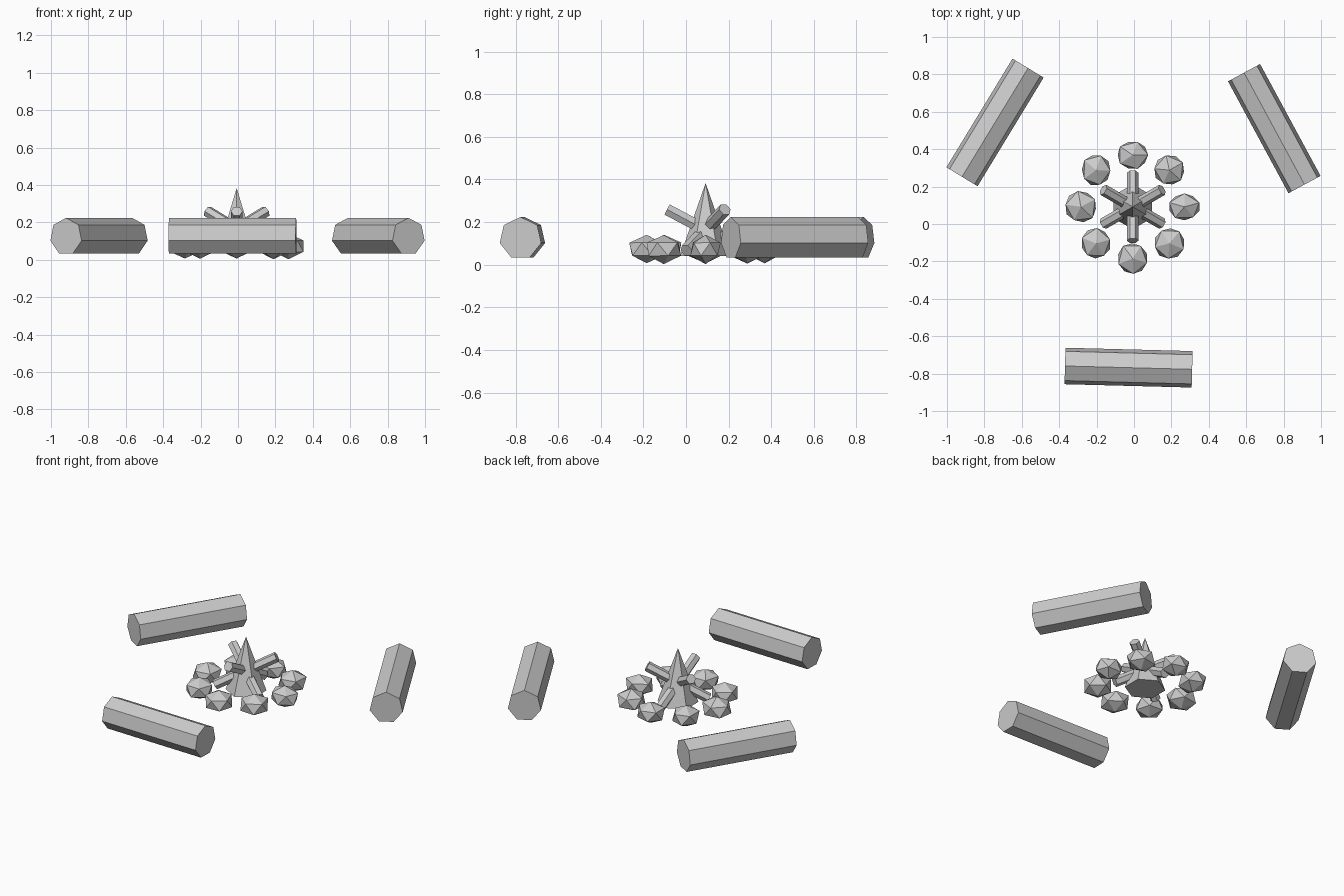
import bpy, bmesh, math, random
from mathutils import Vector, Matrix

if "Cube" in bpy.data.objects:
    bpy.data.objects.remove(bpy.data.objects["Cube"])

random.seed(4)
grey = bpy.data.materials.new("light_grey")
grey.diffuse_color = (0.6, 0.6, 0.6, 1)
grey.use_nodes = True
grey.node_tree.nodes["Principled BSDF"].inputs["Base Color"].default_value = grey.diffuse_color

FIRE = Vector((-0.007, 0.092, 0))   # centre of the fire pit


def finish(name, bm):
    bmesh.ops.recalc_face_normals(bm, faces=bm.faces)
    me = bpy.data.meshes.new(name)
    bm.to_mesh(me)
    bm.free()
    me.materials.append(grey)
    ob = bpy.data.objects.new(name, me)
    bpy.context.collection.objects.link(ob)


def prism(name, centre, heading, tilt, length, radius, sides, phase=0):
    """Flat-ended bar; the first corner of its section points up (plus phase)."""
    h, t = math.radians(heading), math.radians(tilt)
    axis = Vector((math.cos(h) * math.cos(t), math.sin(h) * math.cos(t), math.sin(t)))
    side = Vector((-math.sin(h), math.cos(h), 0))
    up = axis.cross(side)
    bm = bmesh.new()
    rings = []
    for s in (-0.5, 0.5):
        ring = []
        for i in range(sides):
            a = phase + i * math.tau / sides
            p = centre + axis * (s * length) + (up * math.cos(a) + side * math.sin(a)) * radius
            ring.append(bm.verts.new(p))
        rings.append(ring)
        bm.faces.new(ring)
    for i in range(sides):
        j = (i + 1) % sides
        bm.faces.new((rings[0][i], rings[0][j], rings[1][j], rings[1][i]))
    finish(name, bm)


# Three seating logs around the fire
for name, x, y, heading in (("log_left", -0.743, 0.543, 58.7),
                            ("log_right", 0.75, 0.51, -61.6),
                            ("log_front", -0.029, -0.768, -1.5)):
    prism(name, Vector((x, y, 0.124)), heading, 0, 0.68, 0.1, 7)

# Three crossed sticks, each rising outwards at one end
for i, heading in enumerate((-90, 30, 150)):
    prism(f"stick_{i + 1}", FIRE + Vector((0, 0, 0.163)), heading, 28, 0.41, 0.031, 6, math.pi / 6)

# Six-sided flame with corners towards front and back
bm = bmesh.new()
base = [bm.verts.new(FIRE + Vector((0.12 * math.sin(i * math.pi / 3),
                                    0.12 * math.cos(i * math.pi / 3), 0.04))) for i in range(6)]
tip = bm.verts.new(FIRE + Vector((0, 0, 0.383)))
bm.faces.new(base)
for i in range(6):
    bm.faces.new((base[i], base[(i + 1) % 6], tip))
finish("flame", bm)

# Ring of eight rough stones: half widths in x and y, turn in degrees
stones = [(0.093, 0.085, 0), (0.092, 0.090, 30), (0.094, 0.080, 90), (0.092, 0.092, 50),
          (0.090, 0.094, 200), (0.089, 0.092, 15), (0.095, 0.093, 100), (0.087, 0.094, 70)]
for i, (sx, sy, turn) in enumerate(stones):
    a = math.pi / 2 - i * math.pi / 4
    pos = FIRE + Vector((0.277 * math.cos(a), 0.277 * math.sin(a), 0.073))
    bm = bmesh.new()
    bmesh.ops.create_icosphere(bm, subdivisions=1, radius=1)
    for v in bm.verts:
        v.co *= random.uniform(0.95, 1.03)
    bm.transform(Matrix.Translation(pos) @ Matrix.Diagonal((sx, sy, 0.069, 1))
                 @ Matrix.Rotation(math.radians(turn), 4, 'Z'))
    finish(f"stone_{i + 1}", bm)
